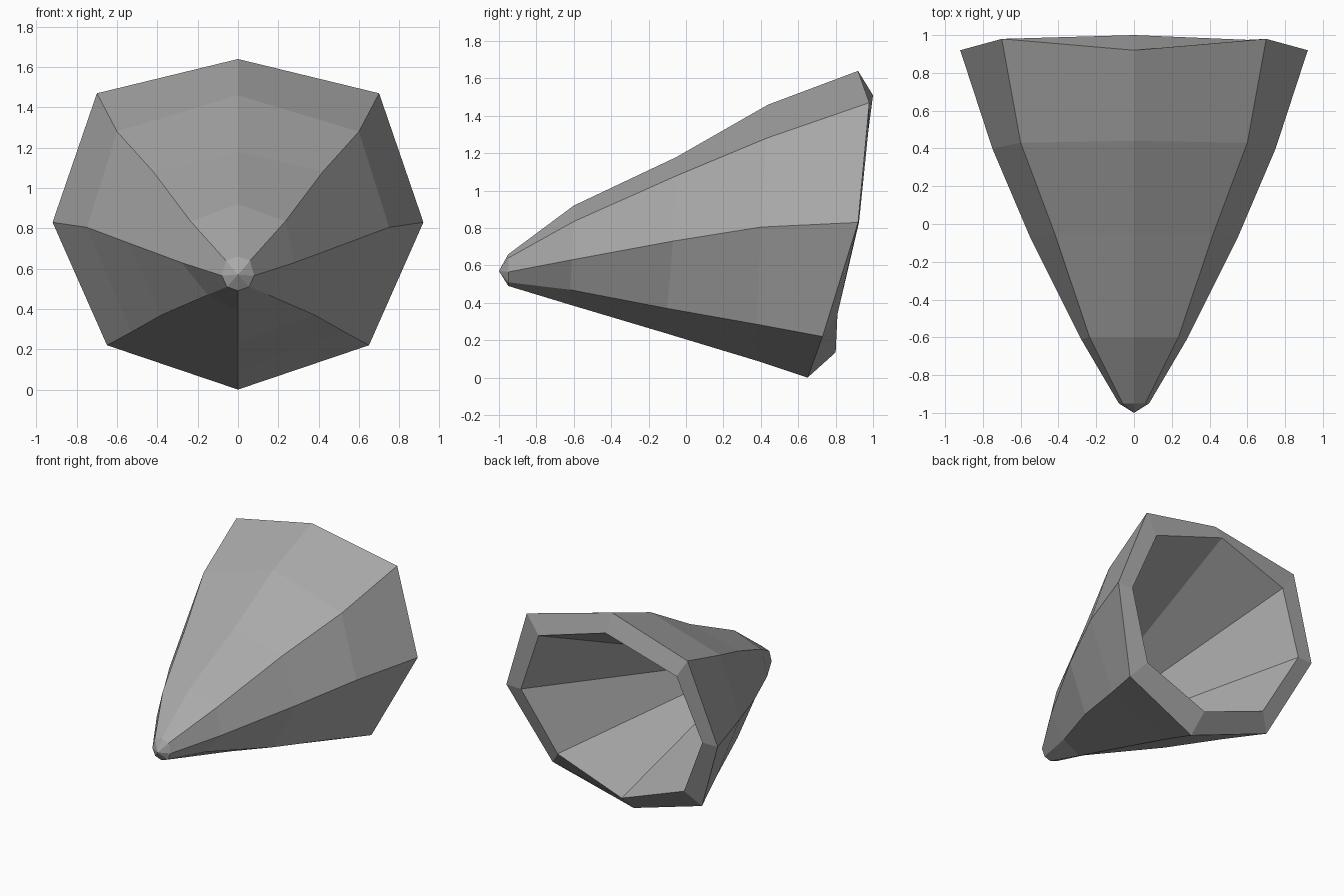
import bpy

# Remove the default cube
cube = bpy.data.objects.get("Cube")
if cube:
    bpy.data.objects.remove(cube, do_unlink=True)

# Single grey material
grey = bpy.data.materials.new("stone_grey")
grey.use_nodes = True
colour = (0.4, 0.4, 0.4, 1)
grey.diffuse_color = colour
grey.node_tree.nodes["Principled BSDF"].inputs["Base Color"].default_value = colour


def octagon(half):
    """Five points from top to bottom on the left, mirrored into a ring of eight."""
    return half + [(-x, y, z) for x, y, z in half[3:0:-1]]


# Outer wall, from the blunt nose to the slanted rim, then the inner lip
sections = [
    [(0, -.95, .66), (.06, -.95, .64), (.08, -.95, .565), (.055, -.95, .51), (0, -.95, .49)],
    [(0, -.6, .92), (.235, -.6, .835), (.28, -.61, .63), (.15, -.62, .47), (0, -.62, .39)],
    [(0, -.05, 1.18), (.42, -.05, 1.08), (.55, -.07, .73), (.38, -.1, .37), (0, -.1, .235)],
    [(0, .44, 1.46), (.6, .43, 1.28), (.75, .4, .805), (.53, .38, .285), (0, .38, .09)],
    [(0, .92, 1.64), (.7, .98, 1.47), (.92, .92, .83), (.65, .73, .22), (0, .65, 0)],
    [(0, 1, 1.51), (.6, .975, 1.32), (.79, .925, .83), (.55, .81, .34), (0, .8, .135)],
]
verts = [p for half in sections for p in octagon(half)]
nose, hollow = len(verts), len(verts) + 1
verts += [(0, -1, .57), (0, -.92, .58)]

# Bridge neighbouring rings, cap the nose, and run the hollow back to a point
faces = []
last = 8 * (len(sections) - 1)
for i in range(8):
    j = (i + 1) % 8
    faces.append((nose, j, i))
    for base in range(0, last, 8):
        faces.append((base + i, base + j, base + 8 + j, base + 8 + i))
    faces.append((last + i, last + j, hollow))

mesh = bpy.data.meshes.new("hollow_cone")
mesh.from_pydata(verts, [], faces)
mesh.materials.append(grey)
mesh.update()
cone = bpy.data.objects.new("hollow_cone", mesh)
bpy.context.collection.objects.link(cone)
